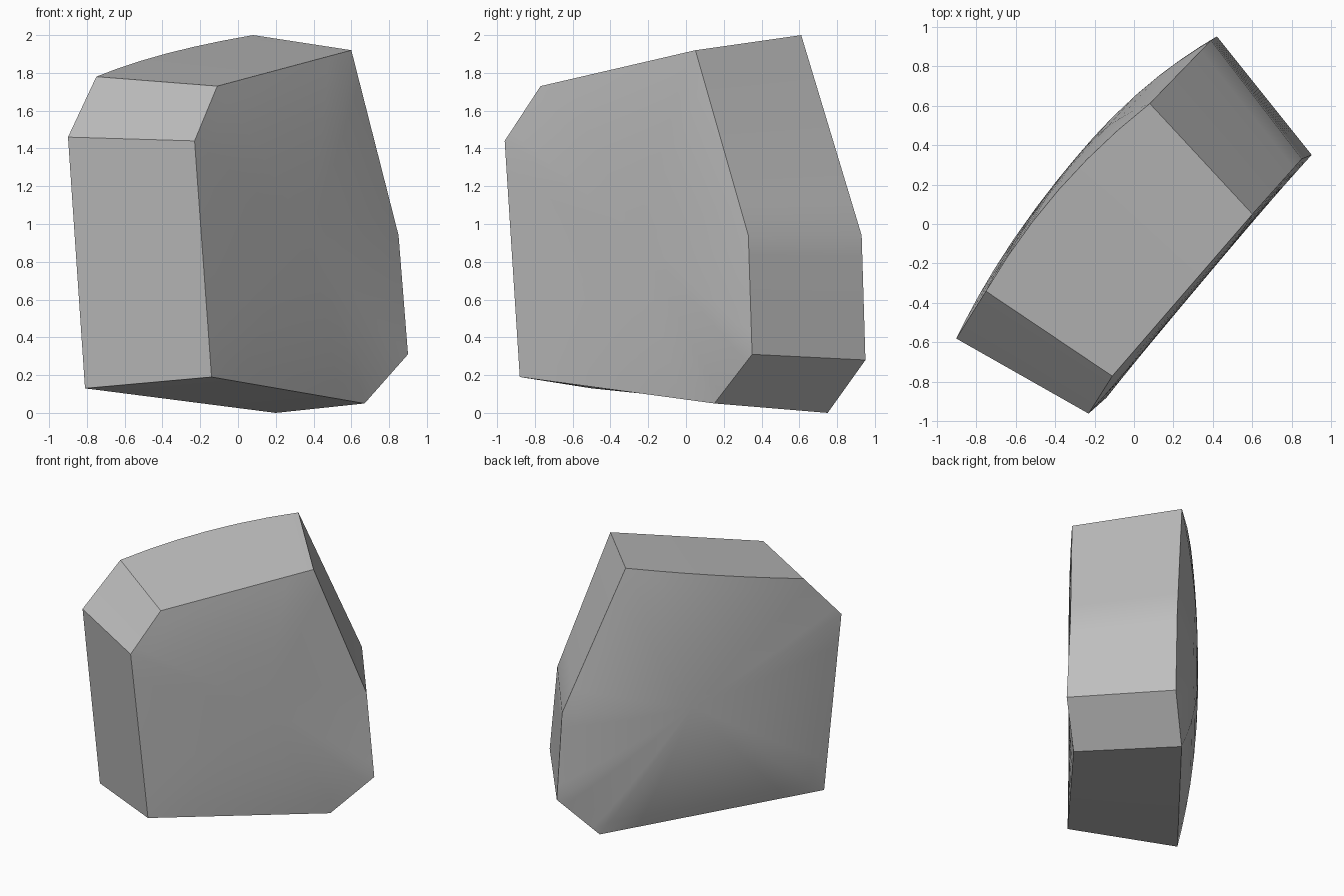
import bpy
import bmesh
from mathutils import Vector

if "Cube" in bpy.data.objects:
    bpy.data.objects.remove(bpy.data.objects["Cube"], do_unlink=True)

NORMAL = Vector((0.765, -0.644, 0))   # direction the flat side faces
STEPS = 6                             # divisions along each outline edge

# Corner outlines of the flat side and the domed side, in matching order
flat_corners = [(-0.14, -0.88, 0.19), (-0.23, -0.96, 1.44), (-0.11, -0.77, 1.73),
                (0.60, 0.05, 1.92), (0.85, 0.33, 0.94), (0.90, 0.35, 0.31),
                (0.67, 0.15, 0.05)]
dome_corners = [(-0.81, -0.50, 0.13), (-0.90, -0.58, 1.46), (-0.75, -0.34, 1.78),
                (0.08, 0.61, 2.0), (0.39, 0.93, 0.94), (0.42, 0.95, 0.28),
                (0.20, 0.75, 0.0)]


def outline(corners, top_bulge=0.0):
    """Divide each edge; the long top edge may arc outward."""
    points = []
    for i, c in enumerate(corners):
        a, b = Vector(c), Vector(corners[(i + 1) % len(corners)])
        for k in range(STEPS):
            f = k / STEPS
            p = a.lerp(b, f)
            if i == 2:
                arc = 4 * f * (1 - f) * top_bulge
                p += arc * (Vector((0, 0, 0.2)) - NORMAL)
            points.append(p)
    return points


def strip(bm, ring_a, ring_b):
    n = len(ring_a)
    for i in range(n):
        j = (i + 1) % n
        bm.faces.new((ring_a[i], ring_a[j], ring_b[j], ring_b[i]))


def cap(bm, ring, depth, power):
    """Close a ring with shrinking rings that swell to the given depth."""
    centre = sum((v.co for v in ring), Vector()) / len(ring)
    centre += NORMAL * (depth - centre.dot(NORMAL))
    border, last = [v.co.copy() for v in ring], ring
    for s in (0.9, 0.78, 0.64, 0.48, 0.3, 0.14):
        new = []
        for p in border:
            q = centre.lerp(p, s)
            target = depth + (p.dot(NORMAL) - depth) * s ** power
            new.append(bm.verts.new(q + NORMAL * (target - q.dot(NORMAL))))
        strip(bm, last, new)
        last = new
    tip = bm.verts.new(centre)
    for i, v in enumerate(last):
        bm.faces.new((v, last[(i + 1) % len(last)], tip))


# Stone block: walls between the outlines, then both broad sides
bm = bmesh.new()
flat_ring = [bm.verts.new(p) for p in outline(flat_corners)]
dome_ring = [bm.verts.new(p) for p in outline(dome_corners, 0.06)]
strip(bm, flat_ring, dome_ring)
cap(bm, flat_ring, 0.452, 3)
cap(bm, dome_ring, -0.442, 2.2)
bmesh.ops.recalc_face_normals(bm, faces=bm.faces)
mesh = bpy.data.meshes.new("stone_block")
bm.to_mesh(mesh)
bm.free()

# Plain grey stone
grey = bpy.data.materials.new("stone_grey")
grey.use_nodes = True
colour = (0.52, 0.52, 0.52, 1)
grey.diffuse_color = colour
grey.node_tree.nodes["Principled BSDF"].inputs["Base Color"].default_value = colour
mesh.materials.append(grey)

block = bpy.data.objects.new("stone_block", mesh)
bpy.context.collection.objects.link(block)
bpy.ops.object.select_all(action="DESELECT")
block.select_set(True)
bpy.context.view_layer.objects.active = block
bpy.ops.object.shade_smooth_by_angle(angle=0.42)
